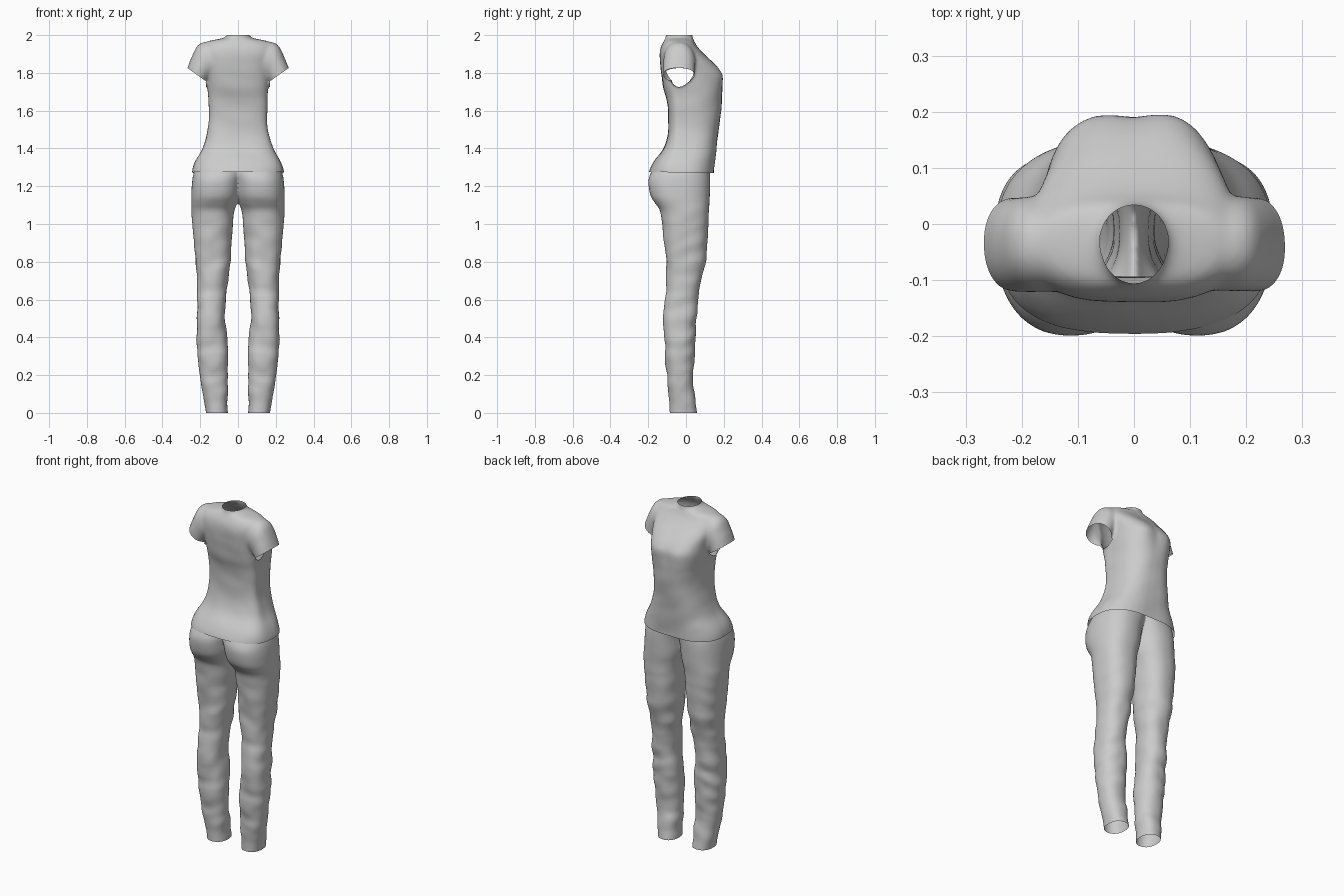
import bpy, bmesh, math
from mathutils import Vector, noise

if "Cube" in bpy.data.objects:
    bpy.data.objects.remove(bpy.data.objects["Cube"])

N = 40


def curve(rows, steps=4):
    """Catmull-Rom resampling of profile rows."""
    out = []
    for i in range(len(rows) - 1):
        p = [rows[max(0, min(len(rows) - 1, i + k))] for k in (-1, 0, 1, 2)]
        for s in range(steps):
            t = s / steps
            out.append([0.5 * (2 * b + (c - a) * t + (2 * a - 5 * b + 4 * c - d) * t * t
                               + (3 * b - a - 3 * c + d) * t ** 3) for a, b, c, d in zip(*p)])
    return out + [list(rows[-1])]


def spow(v, e):
    return math.copysign(abs(v) ** e, v)


def loft(bm, rings):
    """Closed solid through rings of points."""
    loops = [[bm.verts.new(p) for p in r] for r in rings]
    for a, b in zip(loops, loops[1:]):
        for i in range(N):
            j = (i + 1) % N
            bm.faces.new((a[i], a[j], b[j], b[i]))
    bm.faces.new(loops[0][::-1])
    bm.faces.new(loops[-1])


def section(z, xa, xb, yf, yb, yc, n):
    """Rounded cross-section with separate front and back depth."""
    pts = []
    for i in range(N):
        t = 2 * math.pi * i / N
        c, s = spow(math.cos(t), 2 / n), spow(math.sin(t), 2 / n)
        pts.append(Vector(((xa + xb) / 2 + (xb - xa) / 2 * c,
                           yc + s * (yf - yc if s > 0 else yc - yb), z)))
    return pts


def fuse(name, bm, voxel, smooth, wrinkle):
    """Merge the solids into one skin, smooth it and add cloth folds."""
    bmesh.ops.recalc_face_normals(bm, faces=bm.faces)
    me = bpy.data.meshes.new(name)
    bm.to_mesh(me)
    bm.free()
    ob = bpy.data.objects.new(name, me)
    bpy.context.collection.objects.link(ob)
    mod = ob.modifiers.new("fuse", 'REMESH')
    mod.mode, mod.voxel_size = 'VOXEL', voxel
    ev = ob.evaluated_get(bpy.context.evaluated_depsgraph_get())
    out = bmesh.new()
    out.from_mesh(ev.to_mesh())
    ob.modifiers.clear()
    for _ in range(smooth):
        bmesh.ops.smooth_vert(out, verts=out.verts, factor=0.5,
                              use_axis_x=True, use_axis_y=True, use_axis_z=True)
    out.normal_update()
    moves = [(v, v.normal * wrinkle(v.co)) for v in out.verts]
    for v, d in moves:
        v.co += d
    return ob, out


def cut(bm, co, no, keep=lambda c: False):
    """Open the skin beyond a plane, except where keep() holds."""
    co, no = Vector(co), Vector(no).normalized()
    bmesh.ops.bisect_plane(bm, geom=bm.verts[:] + bm.edges[:] + bm.faces[:],
                           dist=1e-5, plane_co=co, plane_no=no)
    dead = []
    for f in bm.faces:
        c = f.calc_center_median()
        if (c - co).dot(no) > 0 and not keep(c):
            dead.append(f)
    bmesh.ops.delete(bm, geom=dead, context='FACES')


def finish(ob, bm):
    bm.to_mesh(ob.data)
    bm.free()
    for p in ob.data.polygons:
        p.use_smooth = True


# shirt: body rows are z, half width, y of chest side, y of back side
body = [(1.20, .240, .148, -.200), (1.27, .243, .150, -.196), (1.33, .228, .153, -.170),
        (1.40, .190, .160, -.120), (1.48, .164, .172, -.097), (1.57, .154, .182, -.094),
        (1.66, .156, .190, -.103), (1.72, .160, .198, -.118), (1.78, .165, .203, -.130),
        (1.82, .170, .180, -.137), (1.86, .180, .140, -.140), (1.90, .190, .095, -.140),
        (1.94, .190, .060, -.132), (1.967, .160, .044, -.118), (1.983, .085, .037, -.110),
        (2.00, .059, .034, -.106), (2.04, .059, .034, -.106)]
bm = bmesh.new()
rings = []
for z, w, yf, yb in curve(body):
    ring = section(z, -w, w, yf, yb, -.03, 2.0 + 0.7 * min(1, max(0, (1.99 - z) / .08)))
    for p in ring:  # shallow hollow between the two chest fullnesses
        if p.y > 0:
            p.y -= .012 * math.exp(-(p.x / .045) ** 2 - ((z - 1.77) / .08) ** 2)
    rings.append(ring)
loft(bm, rings)

# sleeves: outer x, z and inner x, z of each ring
sleeve = [(.10, 1.962, .10, 1.79), (.165, 1.966, .13, 1.775), (.212, 1.947, .15, 1.768),
          (.243, 1.89, .158, 1.76), (.268, 1.825, .166, 1.752), (.288, 1.775, .18, 1.70)]
for side in (-1, 1):
    rings = []
    for ox, oz, ix, iz in curve(sleeve):
        ring = []
        for i in range(N):
            t = 2 * math.pi * i / N
            k = math.cos(t) / 2
            ring.append(((side * ((ox + ix) / 2 + (ox - ix) * k)),
                         -.036 + .084 * spow(math.sin(t), .9), (oz + iz) / 2 + (oz - iz) * k))
        rings.append(ring)
    loft(bm, rings)


def shirt_folds(c):
    fade = min(1, max(0, (1.95 - c.z) / .1))
    return .005 * fade * noise.noise(Vector((c.x * 7 + c.z * 3, c.y * 7, c.z * 9)))


shirt, bm = fuse("shirt", bm, .008, 5, shirt_folds)
cut(bm, (0, 0, 2.0), (0, 0, 1))
cut(bm, (0, 0, 1.272), (0, -.02, -1))
for side in (-1, 1):
    cut(bm, (side * .267, 0, 1.825), (side * .58, 0, -.82),
        lambda c: c.x * side < .168 or c.z < 1.65)
finish(shirt, bm)

# trousers: leg rows are z, inner x, outer x, y of knee side, y of seat side
leg = [(1.40, -.06, .175, .10, -.09), (1.34, -.05, .208, .12, -.145), (1.27, -.035, .235, .127, -.187),
       (1.22, -.018, .243, .128, -.200), (1.15, -.008, .247, .126, -.188), (1.11, .004, .247, .124, -.165),
       (1.07, .019, .246, .122, -.138), (1.0, .027, .241, .120, -.127), (.9, .035, .234, .113, -.119),
       (.8, .043, .226, .101, -.109), (.7, .053, .219, .081, -.106), (.6, .065, .215, .065, -.112),
       (.5, .067, .218, .055, -.118), (.4, .055, .219, .050, -.117), (.3, .053, .214, .045, -.110),
       (.2, .055, .201, .036, -.102), (.1, .055, .187, .048, -.093), (0, .055, .171, .060, -.087),
       (-.05, .055, .165, .062, -.086)]
bm = bmesh.new()
for side in (-1, 1):
    loft(bm, [section(z, side * a, side * b, yf, yb, (yf + yb) / 2, 2.3)
              for z, a, b, yf, yb in curve(leg)])


def leg_folds(c):
    x = abs(c.x)
    low = min(1, max(.1, (1.2 - c.z) / .4)) * min(1, .3 + max(0, c.z) * 5)
    return .008 * low * noise.noise(Vector((x * 9 + c.z * 4, c.y * 9 - c.z * 5, c.z * 13)))


trousers, bm = fuse("trousers", bm, .008, 4, leg_folds)
cut(bm, (0, 0, 0), (0, 0, -1))
cut(bm, (0, 0, 1.33), (0, 0, 1))
finish(trousers, bm)
